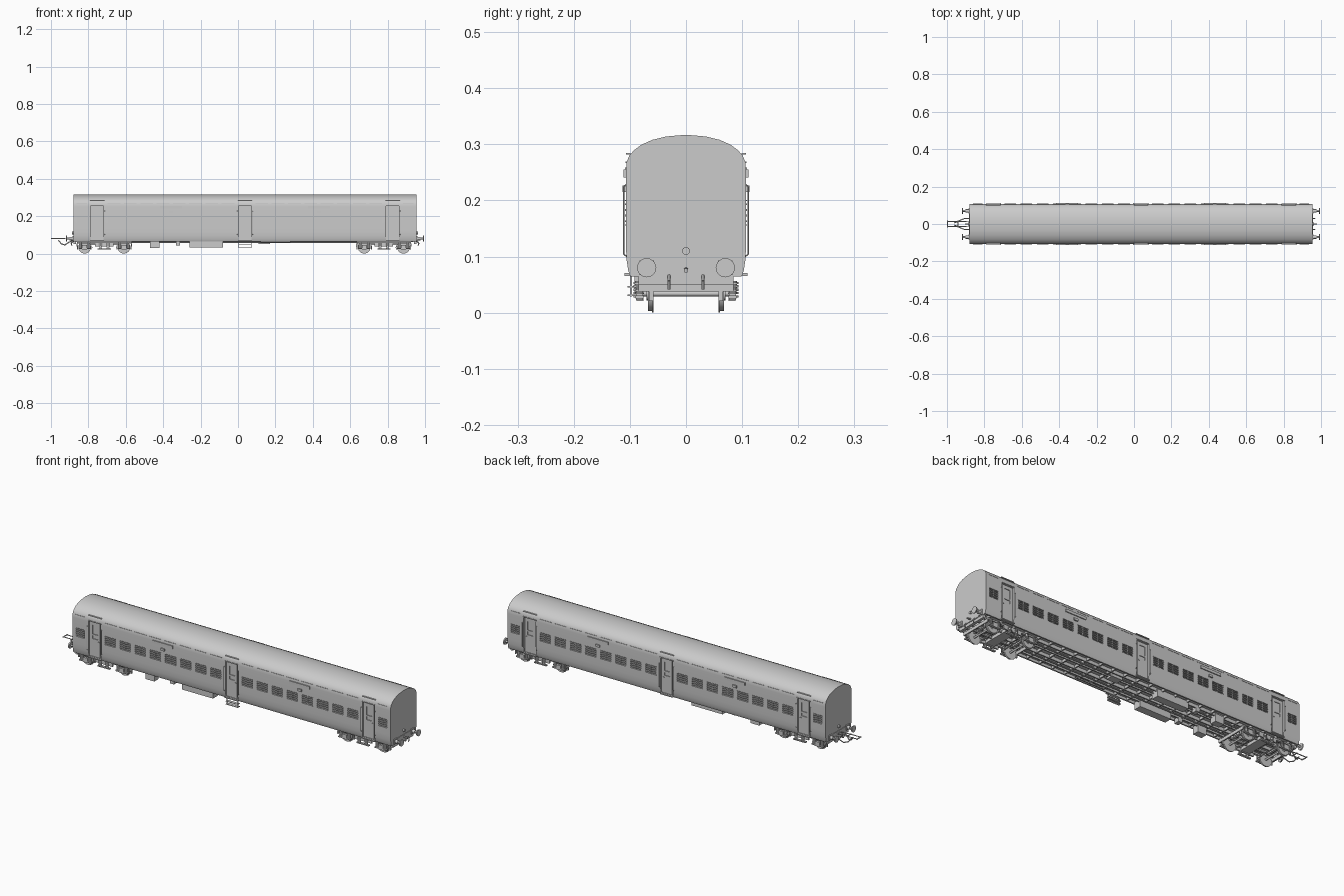
import bpy, bmesh, math
from mathutils import Vector, Matrix

if "Cube" in bpy.data.objects:
    bpy.data.objects.remove(bpy.data.objects["Cube"])

grey = bpy.data.materials.new("light grey")
grey.use_nodes = True
grey.diffuse_color = (0.6, 0.6, 0.6, 1)
grey.node_tree.nodes["Principled BSDF"].inputs["Base Color"].default_value = (0.6, 0.6, 0.6, 1)

SIDE = 0.107            # half width of the body
MID = 0.037             # middle of the body along x
REAR, HEAD = -0.88, 0.955
DOORS = [MID - 0.79, MID, MID + 0.79]
BOGIES = [-0.715, 0.78]
PITCH = 0.087
BAYS = [MID - 0.395, MID + 0.395]
WINDOWS = [(b + (i - 3.5) * PITCH, 0.062) for b in BAYS for i in range(8)]
WINDOWS += [(MID - 0.873, 0.05), (MID + 0.873, 0.05)]


def finish(name, bm, smooth=False):
    bmesh.ops.recalc_face_normals(bm, faces=bm.faces)
    mesh = bpy.data.meshes.new(name)
    bm.to_mesh(mesh)
    bm.free()
    mesh.materials.append(grey)
    obj = bpy.data.objects.new(name, mesh)
    bpy.context.collection.objects.link(obj)
    if smooth:
        shade(obj)
    return obj


def shade(obj):
    bpy.ops.object.select_all(action='DESELECT')
    obj.select_set(True)
    bpy.context.view_layer.objects.active = obj
    bpy.ops.object.shade_smooth_by_angle(angle=math.radians(35))


def box(bm, x, y, z, sx, sy, sz):
    m = Matrix.Translation((x, y, z)) @ Matrix.Diagonal((sx, sy, sz, 1))
    bmesh.ops.create_cube(bm, size=1, matrix=m)


def rod(bm, a, b, r, seg=8, r2=None):
    a, b = Vector(a), Vector(b)
    turn = (b - a).to_track_quat('Z', 'Y').to_matrix().to_4x4()
    bmesh.ops.create_cone(bm, cap_ends=True, segments=seg, radius1=r, radius2=r if r2 is None else r2,
                          depth=(b - a).length, matrix=Matrix.Translation((a + b) / 2) @ turn)


def path(bm, points, r):
    for a, b in zip(points, points[1:]):
        rod(bm, a, b, r, 6)


# Body shell: half profile mirrored, then extruded along x
half = [(0.099, 0.064), (0.103, 0.075), (0.106, 0.095), (SIDE, 0.12), (SIDE, 0.25), (0.106, 0.268),
        (0.101, 0.28), (0.092, 0.29), (0.08, 0.299), (0.06, 0.308), (0.035, 0.314), (0.0, 0.317)]
profile = half + [(-y, z) for y, z in reversed(half[:-1])]
bm = bmesh.new()
face = bm.faces.new([bm.verts.new((REAR, y, z)) for y, z in profile])
ext = bmesh.ops.extrude_face_region(bm, geom=[face])
bmesh.ops.translate(bm, vec=(HEAD - REAR, 0, 0),
                    verts=[v for v in ext["geom"] if isinstance(v, bmesh.types.BMVert)])
body = finish("body_shell", bm)

# Recesses for windows, doors and the open underframe
bm = bmesh.new()
for s in (-1, 1):
    for x, w in WINDOWS:
        for d in (-1, 1):
            box(bm, x + d * w * 0.26, s * SIDE, 0.178, w * 0.46, 0.012, 0.042)
    for x in DOORS:
        box(bm, x, s * SIDE, 0.163, 0.07, 0.02, 0.182)
box(bm, MID, 0, 0.06, HEAD - REAR - 0.03, 0.184, 0.034)
cutter = finish("recess_cutter", bm)
cutter.hide_render = True
mod = body.modifiers.new("recesses", 'BOOLEAN')
mod.object = cutter
mod.solver = 'EXACT'
bpy.context.view_layer.objects.active = body
bpy.ops.object.modifier_apply(modifier=mod.name)
bpy.data.objects.remove(cutter)
shade(body)

# Window shutters: slats and thin frames
bm = bmesh.new()
for s in (-1, 1):
    for x, w in WINDOWS:
        for k in range(4):
            box(bm, x, s * 0.105, 0.163 + k * 0.01, w * 0.98, 0.007, 0.003)
        for z in (0.156, 0.2):
            box(bm, x, s * SIDE, z, w, 0.003, 0.002)
finish("window_slats", bm)

# Drip strips along the roof edge
bm = bmesh.new()
for s in (-1, 1):
    for x, w in WINDOWS:
        box(bm, x, s * 0.106, 0.268, w * 1.1, 0.003, 0.002)
finish("drip_strips", bm)

# Doors: leaf, window frame, hood, handle, grab rails
leaf, hood, rail = bmesh.new(), bmesh.new(), bmesh.new()
for s in (-1, 1):
    for x in DOORS:
        for d in (-1, 1):
            box(leaf, x + d * 0.022, s * 0.098, 0.163, 0.012, 0.006, 0.176)
            path(rail, [(x + d * 0.041, s * 0.105, 0.1), (x + d * 0.041, s * 0.111, 0.104),
                        (x + d * 0.041, s * 0.111, 0.225), (x + d * 0.041, s * 0.105, 0.229)], 0.0013)
        for z, h in ((0.12, 0.09), (0.185, 0.008), (0.243, 0.016)):
            box(leaf, x, s * 0.098, z, 0.032, 0.005, h)
        box(leaf, x + 0.02, s * 0.102, 0.155, 0.008, 0.004, 0.003)
        box(hood, x, s * 0.103, 0.283, 0.076, 0.008, 0.003)
        box(hood, x, s * 0.107, 0.257, 0.078, 0.004, 0.004)
        box(hood, x, s * 0.104, 0.068, 0.074, 0.012, 0.005)
finish("door_leaves", leaf)
finish("door_hoods_and_sills", hood)
finish("grab_rails", rail, True)

# Destination boards and small plates on the sides
bm = bmesh.new()
for s in (-1, 1):
    for x in BAYS:
        box(bm, x, s * 0.109, 0.248, 0.118, 0.005, 0.014)
        box(bm, x, s * 0.110, 0.221, 0.022, 0.006, 0.012)
finish("side_boards", bm)

# End fittings: headstock beam, lamp, buffers and draw hook
beam, buf = bmesh.new(), bmesh.new()
for end, d in ((REAR, -1), (HEAD, 1)):
    box(beam, end, 0, 0.077, 0.005, 0.12, 0.024)
    box(beam, end - d * 0.008, 0, 0.058, 0.014, 0.17, 0.016)
    rod(buf, (end, 0, 0.11), (end + d * 0.007, 0, 0.11), 0.007, 16)
    rod(buf, (end, 0, 0.077), (end + d * 0.022, 0, 0.075), 0.004)
    for s in (-1, 1):
        y = s * 0.07
        box(beam, end + d * 0.002, y, 0.08, 0.006, 0.026, 0.026)
        rod(buf, (end, y, 0.08), (end + d * 0.02, y, 0.08), 0.009, 16)
        rod(buf, (end + d * 0.02, y, 0.08), (end + d * 0.034, y, 0.08), 0.005, 16)
        rod(buf, (end + d * 0.034, y, 0.08), (end + d * 0.04, y, 0.08), 0.016, 20, 0.017)
        path(buf, [(end + d * 0.002, s * 0.03, 0.066), (end + d * 0.012, s * 0.03, 0.056),
                   (end + d * 0.008, s * 0.03, 0.042)], 0.003)
finish("headstocks", beam)
finish("buffers_and_lamps", buf, True)

# Screw coupling and hanging hoses at the rear end
bm = bmesh.new()
for s in (-1, 1):
    path(bm, [(-0.88, s * 0.012, 0.077), (-0.94, s * 0.014, 0.08), (-0.998, s * 0.014, 0.08)], 0.0025)
    path(bm, [(-0.88, s * 0.03, 0.07), (-0.905, s * 0.03, 0.06), (-0.925, s * 0.022, 0.046),
              (-0.945, s * 0.012, 0.052), (-0.96, s * 0.006, 0.072)], 0.003)
for x in (-0.94, -0.997):
    rod(bm, (x, -0.018, 0.08), (x, 0.018, 0.08), 0.003)
finish("coupling", bm, True)

# Underframe: sills, cross members and brake pipes
bm = bmesh.new()
for y in (-0.06, -0.022, 0.022, 0.06):
    box(bm, MID, y, 0.069, 1.8, 0.006, 0.017)
for i in range(25):
    box(bm, MID + (i - 12) * 0.073, 0, 0.071, 0.006, 0.184, 0.014)
for y in (-0.04, 0.04):
    rod(bm, (-0.6, y, 0.06), (0.66, y, 0.06), 0.003)
box(bm, 0.2, -0.075, 0.061, 0.16, 0.006, 0.006)
finish("underframe", bm)

# Equipment boxes and air tanks slung beneath the floor
bm = bmesh.new()
for y in (-0.072, 0.05):
    box(bm, -0.17, y, 0.052, 0.18, 0.04, 0.038)
    box(bm, -0.445, y, 0.05, 0.05, 0.035, 0.04)
    box(bm, -0.32, y, 0.056, 0.022, 0.03, 0.025)
box(bm, 0.14, 0.03, 0.062, 0.06, 0.04, 0.02)
finish("equipment_boxes", bm)

# Steps under the middle front door
bm = bmesh.new()
for d in (-1, 1):
    box(bm, MID + d * 0.033, -0.098, 0.05, 0.003, 0.004, 0.042)
for z in (0.031, 0.046):
    box(bm, MID, -0.096, z, 0.07, 0.016, 0.003)
finish("door_steps", bm)

# Bogies: wheelsets, side frames, axle boxes, springs
for label, cx in zip(("rear", "front"), BOGIES):
    wheel, frame, spring = bmesh.new(), bmesh.new(), bmesh.new()
    for wx in (cx - 0.105, cx + 0.105):
        rod(wheel, (wx, -0.086, 0.034), (wx, 0.086, 0.034), 0.005, 12)
        box(frame, wx, 0, 0.056, 0.012, 0.15, 0.006)
        for s in (-1, 1):
            rod(wheel, (wx, s * 0.058, 0.034), (wx, s * 0.061, 0.034), 0.034, 28)
            rod(wheel, (wx, s * 0.061, 0.034), (wx, s * 0.068, 0.034), 0.031, 28)
            rod(wheel, (wx, s * 0.068, 0.034), (wx, s * 0.07, 0.034), 0.012, 16)
            box(frame, wx, s * 0.083, 0.035, 0.026, 0.012, 0.024)
            for d in (-1, 1):
                for k in range(5):
                    z = 0.033 + k * 0.005
                    rod(spring, (wx + d * 0.023, s * 0.083, z), (wx + d * 0.023, s * 0.083, z + 0.003), 0.008, 12)
                box(frame, wx + d * 0.023, s * 0.083, 0.028, 0.022, 0.014, 0.006)
                box(frame, wx + d * 0.038, s * 0.062, 0.032, 0.005, 0.008, 0.022)
    for s in (-1, 1):
        box(frame, cx, s * 0.078, 0.057, 0.29, 0.012, 0.008)
        box(frame, cx, s * 0.08, 0.046, 0.1, 0.008, 0.016)
        box(frame, cx, s * 0.082, 0.024, 0.07, 0.012, 0.006)
        box(frame, cx, s * 0.035, 0.05, 0.26, 0.006, 0.006)
        for d in (-1, 1):
            for k in range(5):
                z = 0.027 + k * 0.006
                rod(spring, (cx + d * 0.02, s * 0.086, z), (cx + d * 0.02, s * 0.086, z + 0.004), 0.008, 12)
            box(frame, cx + d * 0.145, 0, 0.046, 0.006, 0.17, 0.016)
            rod(frame, (cx + d * 0.065, -0.07, 0.032), (cx + d * 0.065, 0.07, 0.032), 0.003)
    box(frame, cx, 0, 0.05, 0.05, 0.17, 0.016)
    rod(frame, (cx, 0, 0.05), (cx, 0, 0.078), 0.02, 16)
    finish(label + "_wheelsets", wheel, True)
    finish(label + "_bogie_frame", frame)
    finish(label + "_bogie_springs", spring, True)
